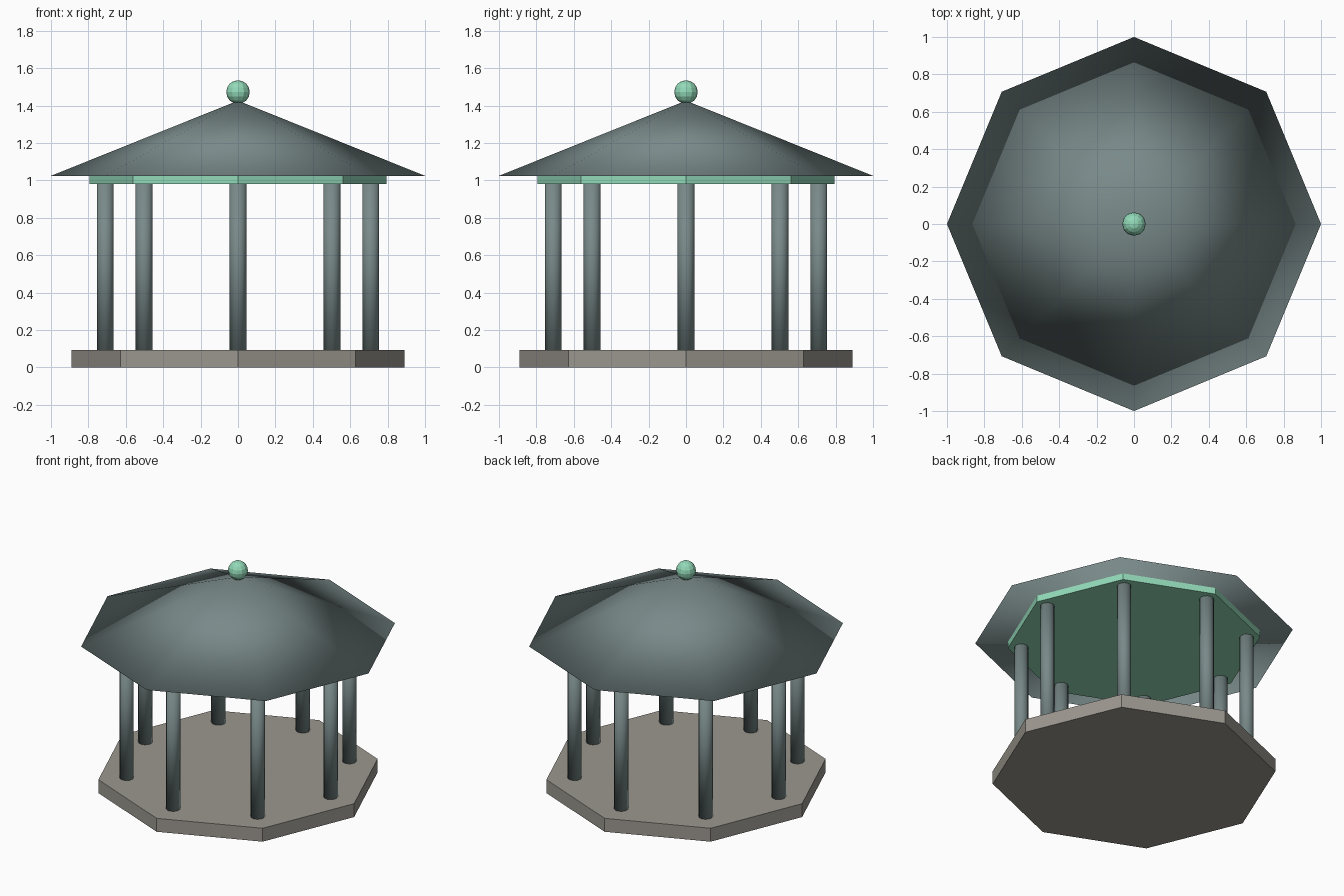
import bpy
from math import cos, sin, pi

cube = bpy.data.objects.get("Cube")
if cube:
    bpy.data.objects.remove(cube, do_unlink=True)


def material(name, color):
    mat = bpy.data.materials.new(name)
    mat.use_nodes = True
    mat.diffuse_color = color
    mat.node_tree.nodes["Principled BSDF"].inputs["Base Color"].default_value = color
    return mat


STONE = material("warm grey stone", (0.33, 0.31, 0.275, 1))
SLATE = material("slate grey", (0.19, 0.25, 0.25, 1))
GREEN = material("pale copper green", (0.29, 0.70, 0.48, 1))


def finish(name, mat, smooth=False):
    obj = bpy.context.object
    obj.name = name
    obj.data.materials.append(mat)
    if smooth:
        bpy.ops.object.shade_smooth()
    return obj


def prism(name, mat, sides, radius, bottom, top, x=0, y=0, top_radius=None, smooth=False):
    bpy.ops.mesh.primitive_cone_add(
        vertices=sides, radius1=radius,
        radius2=radius if top_radius is None else top_radius,
        depth=top - bottom, location=(x, y, (bottom + top) / 2))
    return finish(name, mat, smooth)


# Octagonal floor, with corners on the axes
prism("floor_slab", STONE, 8, 0.89, 0, 0.093)

# Ring of posts, one towards each corner
for i in range(8):
    a = i * pi / 4
    prism(f"post_{i + 1}", SLATE, 12, 0.045, 0.093, 0.98,
          0.71 * cos(a), 0.71 * sin(a), smooth=True)

# Plate resting on the posts, and the wide roof above it
prism("roof_plate", GREEN, 8, 0.795, 0.98, 1.024)
prism("roof", SLATE, 8, 1.0, 1.024, 1.426, top_radius=0, smooth=True)

# Ball on the peak
bpy.ops.mesh.primitive_uv_sphere_add(segments=12, ring_count=8, radius=0.063,
                                     location=(0, 0, 1.472))
finish("finial_ball", GREEN)
